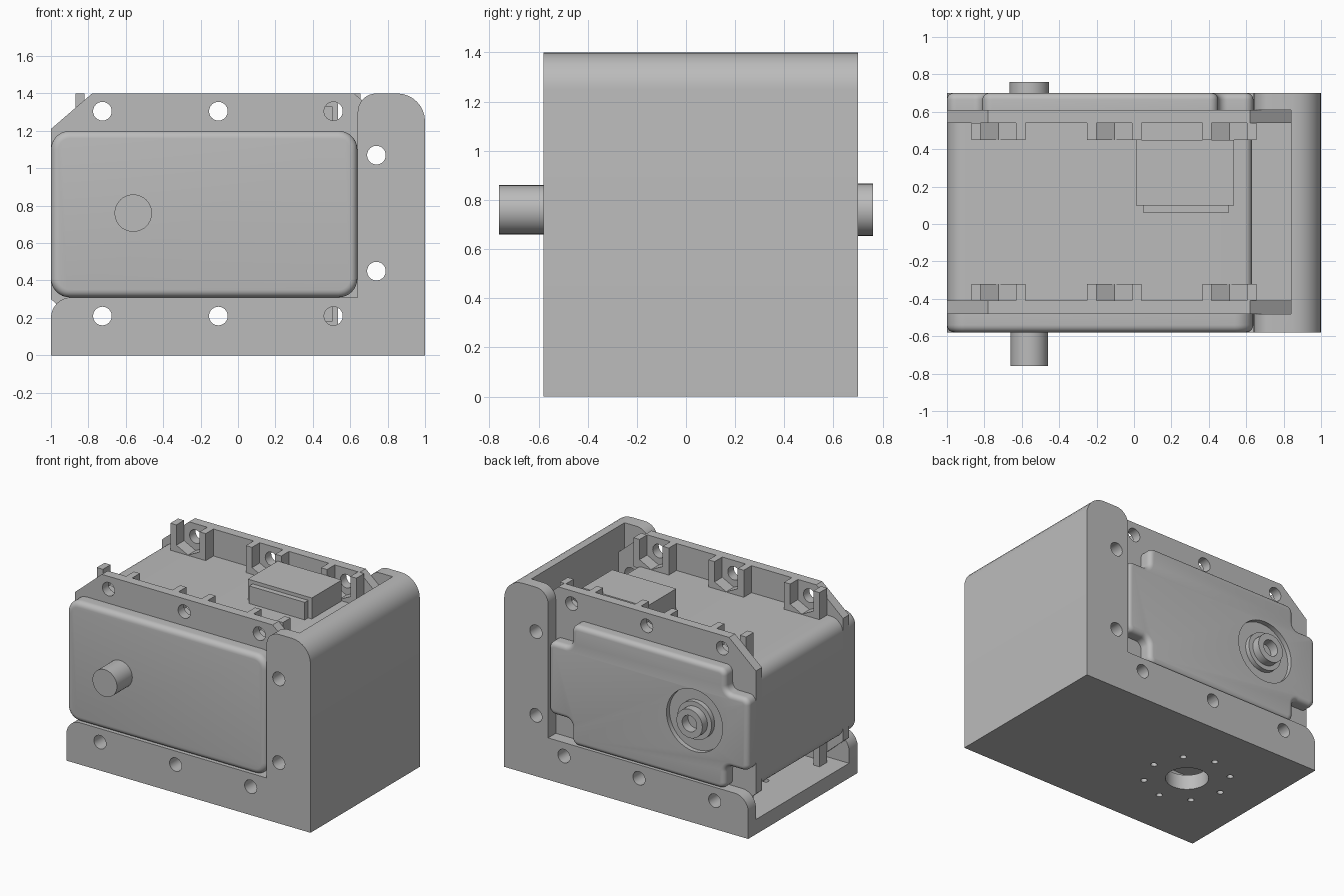
import bpy, bmesh
from math import sin, cos, pi, radians
from mathutils import Vector, Matrix

cube = bpy.data.objects.get("Cube")
if cube:
    bpy.data.objects.remove(cube)

grey = bpy.data.materials.new("plain grey")
grey.use_nodes = True
grey.diffuse_color = (0.5, 0.5, 0.5, 1)
grey.node_tree.nodes["Principled BSDF"].inputs["Base Color"].default_value = (0.5, 0.5, 0.5, 1)


def add(name, bm):
    bmesh.ops.recalc_face_normals(bm, faces=bm.faces[:])
    mesh = bpy.data.meshes.new(name)
    bm.to_mesh(mesh)
    bm.free()
    ob = bpy.data.objects.new(name, mesh)
    bpy.context.collection.objects.link(ob)
    mesh.materials.append(grey)
    return ob


def rounded(corners, steps=8):
    """Outline of (x, z, radius) corners with the corners rounded off."""
    out = []
    for i, (x, z, r) in enumerate(corners):
        p = Vector((x, z))
        if not r:
            out.append(p)
            continue
        a = (Vector(corners[i - 1][:2]) - p).normalized()
        b = (Vector(corners[(i + 1) % len(corners)][:2]) - p).normalized()
        centre = p + (a + b) * r
        for k in range(steps + 1):
            t = k / steps * pi / 2
            out.append(centre - b * r * cos(t) - a * r * sin(t))
    return out


def prism(name, outline, y0, y1, soft=0):
    """Extrude an x-z outline from y0 to y1; soft rounds the rim at y1."""
    bm = bmesh.new()
    face = bm.faces.new([bm.verts.new((p[0], y0, p[1])) for p in outline])
    ext = bmesh.ops.extrude_face_region(bm, geom=[face])
    verts = [g for g in ext["geom"] if isinstance(g, bmesh.types.BMVert)]
    bmesh.ops.translate(bm, verts=verts, vec=(0, y1 - y0, 0))
    if soft:
        rim = set(verts)
        edges = [e for e in bm.edges if e.verts[0] in rim and e.verts[1] in rim]
        bmesh.ops.bevel(bm, geom=edges, offset=soft, segments=5, profile=0.5, affect='EDGES')
    return add(name, bm)


def box(name, x0, x1, y0, y1, z0, z1):
    return prism(name, [(x0, z0), (x1, z0), (x1, z1), (x0, z1)], y0, y1)


def rod(name, x, z, r, y0, y1, n=40):
    return prism(name, [(x + r * cos(2 * pi * i / n), z + r * sin(2 * pi * i / n))
                        for i in range(n)], y0, y1)


def peg(name, x, y, r, n=32):
    bm = bmesh.new()
    bmesh.ops.create_cone(bm, cap_ends=True, segments=n, radius1=r, radius2=r, depth=0.6,
                          matrix=Matrix.Translation((x, y, 0)))
    return add(name, bm)


def cut(ob, cutters):
    for c in cutters:
        m = ob.modifiers.new("cut", 'BOOLEAN')
        m.operation, m.solver, m.object = 'DIFFERENCE', 'EXACT', c
        bpy.context.view_layer.objects.active = ob
        bpy.ops.object.modifier_apply(modifier=m.name)
        bpy.data.objects.remove(c)


# Main dimensions
LEFT, BODY, EAR = -1.0, 0.63, 0.84
LOW, HIGH, MID = 0.31, 1.2, 0.755
HOLE_X = (-0.725, -0.105, 0.51)
HOLE_Z = (0.21, 1.305)
HOLES = [(x, z) for x in HOLE_X for z in HOLE_Z] + [(0.74, 0.45), (0.74, 1.07)]


def screw_holes(y0, y1):
    return [rod("hole_cutter", x, z, 0.05, y0, y1, 24) for x, z in HOLES]


# L-shaped bracket, hollowed to leave two flanges, a wall and a floor
bracket = prism("bracket", rounded([
    (-1, 0, 0), (1, 0, 0), (1, 1.4, 0.15), (0.64, 1.4, 0.1), (0.64, LOW, 0), (-1, LOW, 0.11)]),
    -0.58, 0.70)
cut(bracket, [box("hollow_cutter", -1.2, EAR, -0.48, 0.61, 0.11, 1.6)])
cut(bracket, screw_holes(-0.8, -0.45) + screw_holes(0.57, 0.8))
cx, cy = -0.41, 0.065
cut(bracket, [peg("centre_hole_cutter", cx, cy, 0.145)]
    + [peg("ring_hole_cutter", cx + 0.29 * cos(i * pi / 4), cy + 0.29 * sin(i * pi / 4), 0.022, 16)
       for i in range(8)])

# Motor body between the ear plates
prism("motor_body", rounded([(LEFT, LOW, 0.1), (BODY, LOW, 0.04), (BODY, HIGH, 0.04),
                             (LEFT, HIGH, 0.1)]), -0.41, 0.54)

# Ear plates with chamfered corners
dx, dz = 0.22, 0.19
z0, z1 = 0.11, 1.4
ear_outline = [(LEFT + dx, z0), (EAR - dx, z0), (EAR, z0 + dz), (EAR, z1 - dz),
               (EAR - dx, z1), (LEFT + dx, z1), (LEFT, z1 - dz), (LEFT, z0 + dz)]
for name, y0, y1 in (("front_ear_plate", -0.48, -0.41), ("back_ear_plate", 0.54, 0.61)):
    cut(prism(name, ear_outline, y0, y1), screw_holes(y0 - 0.1, y1 + 0.1))

# Nut pockets with V-shaped floors behind each ear hole
half, slot = 0.145, 0.095
for side, y0, y1 in (("front", -0.41, -0.32), ("back", 0.45, 0.54)):
    for x in HOLE_X:
        for level, s in (("lower", -1), ("upper", 1)):
            shape = [(-half, 0.43), (half, 0.43), (half, 0.645), (slot, 0.645), (slot, 0.495),
                     (0, 0.447), (-slot, 0.495), (-slot, 0.645), (-half, 0.645)]
            prism(f"{side}_{level}_nut_pocket", [(x + px, MID + s * pz) for px, pz in shape], y0, y1)

# Cable sockets above and below the body
for level, s in (("upper", 1), ("lower", -1)):
    def socket(name, xa, xb, ya, yb, h):
        za, zb = sorted((MID + s * 0.43, MID + s * h))
        box(f"{level}_{name}", xa, xb, ya, yb, za, zb)
    socket("cable_socket", 0.01, 0.535, 0.1, 0.45, 0.60)
    socket("cable_socket_lip", 0.05, 0.505, 0.06, 0.1, 0.575)

# Front cover and output shaft
prism("front_cover", rounded([(LEFT, LOW, 0.1), (0.638, LOW, 0.1), (0.638, HIGH, 0.1),
                              (LEFT, HIGH, 0.1)]), -0.48, -0.58, 0.04)
rod("output_shaft", -0.56, 0.76, 0.1, -0.76, -0.57)

# Back cover with notched corners and a round recess
xa, xb, za, zb, r = -0.81, 0.45, 0.49, 1.03, 0.05
back_cover = prism("back_cover", rounded([
    (xa, LOW, r), (xb, LOW, r), (xb, za, r), (0.638, za, r), (0.638, zb, r), (xb, zb, r),
    (xb, HIGH, r), (xa, HIGH, r), (xa, zb, r), (LEFT, zb, r), (LEFT, za, r), (xa, za, r)]),
    0.61, 0.70, 0.035)
cut(back_cover, [rod("recess_cutter", -0.56, 0.76, 0.23, 0.665, 0.8)])

# Idler hub: shoulder and hollow stub
cut(rod("idler_shoulder", -0.56, 0.76, 0.14, 0.65, 0.70),
    [rod("bore_cutter", -0.56, 0.76, 0.06, 0.67, 0.8)])
cut(rod("idler_stub", -0.56, 0.76, 0.106, 0.66, 0.76),
    [rod("bore_cutter", -0.56, 0.76, 0.06, 0.69, 0.9)])

# Smooth shading with sharp edges kept
for ob in bpy.context.scene.objects:
    ob.select_set(ob.type == 'MESH')
bpy.context.view_layer.objects.active = bracket
bpy.ops.object.shade_smooth_by_angle(angle=radians(32))
